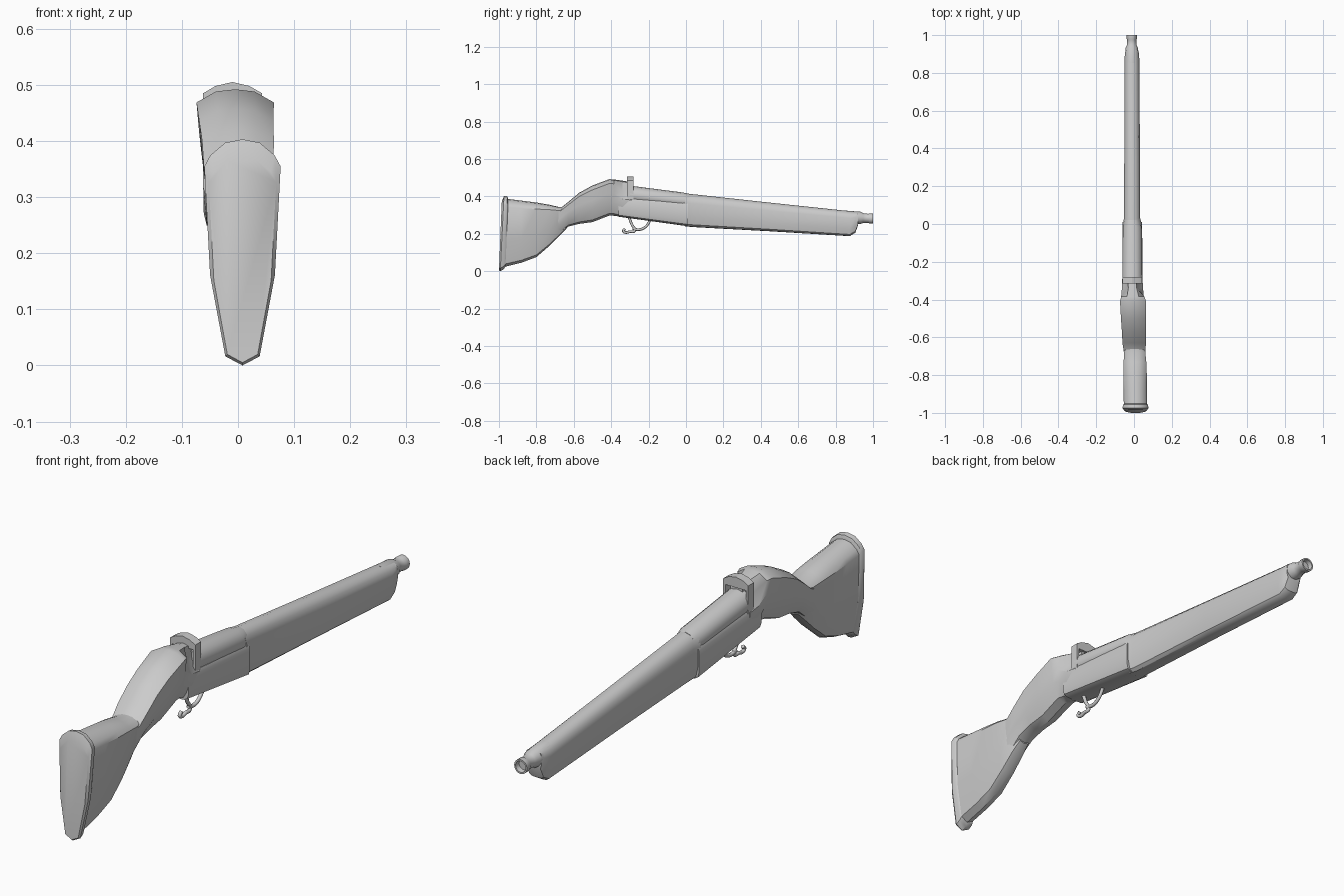
import bpy, bmesh, math
from mathutils import Vector, Matrix

cube = bpy.data.objects.get("Cube")
if cube:
    bpy.data.objects.remove(cube, do_unlink=True)

grey = bpy.data.materials.new("plain grey")
grey.use_nodes = True
grey.diffuse_color = (0.6, 0.6, 0.6, 1)
grey.node_tree.nodes["Principled BSDF"].inputs["Base Color"].default_value = (0.6, 0.6, 0.6, 1)

# Half cross-sections, from bottom centre to top centre: (share of half width, share of height)
BUTT = [(0, 0), (.45, .04), (.85, .4), (1, .88), (.84, .93), (.45, .985), (0, 1)]
WRIST = [(0, 0), (.5, .06), (.85, .35), (.93, .6), (1, .88), (.5, .98), (0, 1)]
NECK = [(0, 0), (.6, .03), (.95, .2), (1, .5), (.5, .7), (.4, .97), (0, 1)]
FORE = [(0, 0), (.55, .01), (.82, .07), (1, .3), (1, .72), (.86, .87), (.5, .965), (0, 1)]
HOUSING = [(0, 0), (.8, .05), (.97, .25), (1, .45), (.87, .72), (.5, .93), (0, 1)]
BODY = [(0, 0), (.6, .01), (.9, .08), (1, .25), (1, .9), (.9, 1), (0, 1)]


def finish(name, bm, angle=35):
    bmesh.ops.recalc_face_normals(bm, faces=bm.faces)
    mesh = bpy.data.meshes.new(name)
    bm.to_mesh(mesh)
    bm.free()
    obj = bpy.data.objects.new(name, mesh)
    bpy.context.collection.objects.link(obj)
    mesh.materials.append(grey)
    bpy.ops.object.select_all(action='DESELECT')
    obj.select_set(True)
    bpy.context.view_layer.objects.active = obj
    bpy.ops.object.shade_smooth_by_angle(angle=math.radians(angle))
    return obj


def loft(name, sections, angle=35):
    """Skin mirrored sections: (profile, y, centre x, bottom z, top z, half width, lean)."""
    bm = bmesh.new()
    rings = []
    for profile, y, cx, low, high, half, lean in sections:
        ring = profile + [(-u, v) for u, v in profile[-2:0:-1]]
        rings.append([bm.verts.new((cx + u * half, y + lean * v, low + v * (high - low)))
                      for u, v in ring])
    for a, b in zip(rings, rings[1:]):
        for i in range(len(a)):
            j = (i + 1) % len(a)
            bm.faces.new((a[i], a[j], b[j], b[i]))
    bm.faces.new(rings[0])
    bm.faces.new(rings[-1])
    return finish(name, bm, angle)


def tube(name, points, radius):
    """Bent round rod in the plane of the trigger."""
    curve = bpy.data.curves.new(name, 'CURVE')
    curve.dimensions = '3D'
    curve.bevel_depth = radius
    curve.bevel_resolution = 2
    curve.resolution_u = 5
    curve.use_fill_caps = True
    spline = curve.splines.new('BEZIER')
    spline.bezier_points.add(len(points) - 1)
    for p, (y, z) in zip(spline.bezier_points, points):
        p.co = (-.008, y, z)
        p.handle_left_type = p.handle_right_type = 'AUTO'
    curve.materials.append(grey)
    obj = bpy.data.objects.new(name, curve)
    bpy.context.collection.objects.link(obj)


# Butt plate and shoulder stock
loft("butt_plate", [
    (BUTT, -1, .008, .005, .37, .06, .015),
    (BUTT, -.993, .008, 0, .403, .068, .02),
    (BUTT, -.975, .008, .01, .4, .067, .02),
    (BUTT, -.965, .008, .025, .385, .062, .015)])
loft("stock", [
    (BUTT, -.975, .008, .022, .387, .062, .015),
    (BUTT, -.88, .007, .045, .377, .062, 0),
    (BUTT, -.8, .006, .075, .367, .062, 0),
    (BUTT, -.73, .005, .135, .355, .06, 0),
    (BUTT, -.68, .004, .185, .343, .056, 0),
    (BUTT, -.64, .002, .225, .345, .045, 0)])

# Curved wrist that narrows into the neck behind the bracket
loft("wrist", [
    (WRIST, -.72, .004, .155, .325, .05, 0),
    (WRIST, -.67, .003, .205, .338, .058, 0),
    (WRIST, -.63, .001, .238, .37, .062, 0),
    (WRIST, -.57, 0, .253, .42, .064, 0),
    (WRIST, -.5, -.003, .262, .458, .066, 0),
    (WRIST, -.41, -.005, .297, .492, .069, 0),
    (WRIST, -.385, -.006, .296, .49, .062, 0),
    (NECK, -.34, -.008, .29, .484, .056, 0),
    (NECK, -.29, -.009, .284, .475, .054, 0)])

# Receiver: flat-sided lower body with a rounded housing on top
loft("receiver_body", [
    (BODY, -.36, -.008, .291, .392, .054, 0),
    (BODY, .01, -.009, .24, .362, .052, 0)])
loft("receiver_housing", [
    (HOUSING, -.3, -.009, .375, .457, .053, 0),
    (HOUSING, -.02, -.009, .345, .421, .05, 0),
    (HOUSING, .02, -.01, .34, .413, .041, 0)])

# Inverted U bracket across the receiver
outer = [(-.062, .375), (-.062, .485), (-.04, .498), (-.01, .505), (.02, .498), (.043, .485), (.043, .375)]
inner = [(.033, .375), (.033, .465), (-.052, .465), (-.052, .375)]
bm = bmesh.new()
face = bm.faces.new([bm.verts.new((x, -.315, z)) for x, z in outer + inner])
made = bmesh.ops.extrude_face_region(bm, geom=[face])["geom"]
bmesh.ops.translate(bm, vec=(0, .034, 0), verts=[g for g in made if isinstance(g, bmesh.types.BMVert)])
finish("bracket", bm, 20)

# Long fore-end with a chamfered nose
loft("fore_end", [
    (FORE, -.005, -.009, .24, .412, .05, 0),
    (FORE, .03, -.01, .236, .412, .043, 0),
    (FORE, .45, -.01, .213, .366, .041, 0),
    (FORE, .875, -.011, .187, .321, .039, 0),
    (FORE, .905, -.011, .205, .318, .037, 0),
    (FORE, .92, -.011, .245, .316, .033, 0)])

# Muzzle: turned tube with a stepped tip and a hollow end
bm = bmesh.new()
steps = [(-.06, .034), (.02, .033), (.035, .026), (.062, .024), (.068, .027),
         (.088, .027), (.088, .021), (.07, .019)]
rings = []
for along, radius in steps:
    ring = bmesh.ops.create_circle(bm, segments=16, radius=radius)["verts"]
    spin = Matrix.Translation((-.012, .912 + along, .286 - .06 * along)) @ Matrix.Rotation(math.pi / 2, 4, 'X')
    bmesh.ops.transform(bm, matrix=spin, verts=ring)
    rings.append(ring)
for a, b in zip(rings, rings[1:]):
    for i in range(16):
        j = (i + 1) % 16
        bm.faces.new((a[i], a[j], b[j], b[i]))
bm.faces.new(rings[0])
bm.faces.new(rings[-1])
finish("muzzle", bm)

# Trigger and its open curved guard
tube("trigger_guard", [(-.19, .275), (-.215, .238), (-.25, .222), (-.285, .228)], .007)
tube("trigger", [(-.305, .29), (-.29, .25), (-.275, .215), (-.3, .211),
                 (-.325, .207), (-.335, .215), (-.325, .226)], .007)
